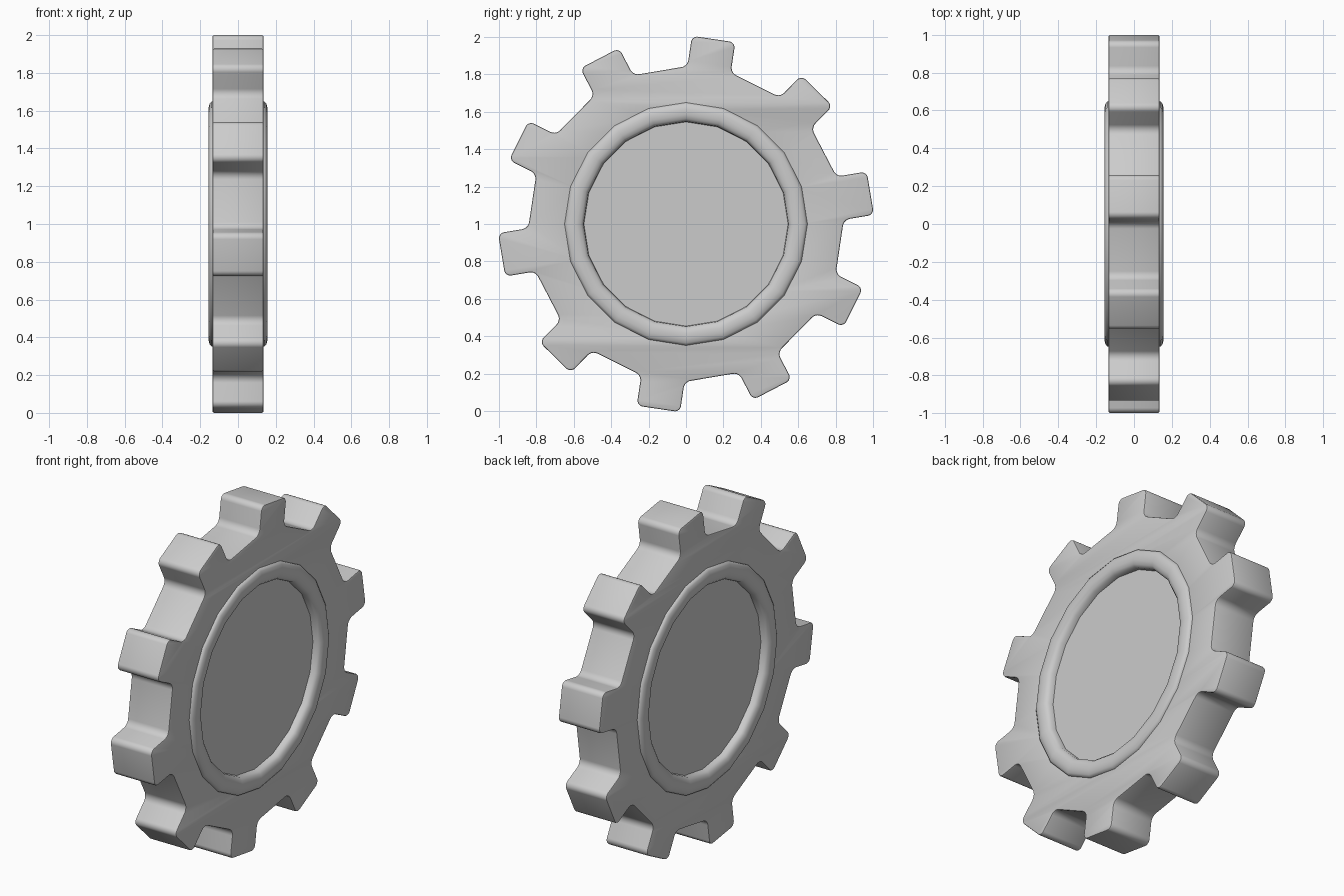
import bpy, bmesh, math
from mathutils import Vector, Matrix

if "Cube" in bpy.data.objects:
    bpy.data.objects.remove(bpy.data.objects["Cube"])

TEETH, PHASE = 10, math.radians(9.5)
HALF_W, TIP, ROOT = 0.117, 0.998, 0.83
HALF_T, EDGE = 0.135, 0.008
SIDES = 20


def fillet(prev, cur, nxt, radius, steps=5):
    """Round one corner of a 2D outline."""
    a, b = (prev - cur).normalized(), (nxt - cur).normalized()
    half = a.angle(b) / 2
    start, end = cur + a * radius / math.tan(half), cur + b * radius / math.tan(half)
    centre = cur + (a + b).normalized() * radius / math.sin(half)
    pts = []
    for i in range(steps + 1):
        d = start.lerp(end, i / steps) - centre
        pts.append(centre + d.normalized() * radius)
    return pts


def add_spline(curve, pts):
    s = curve.splines.new('POLY')
    s.points.add(len(pts) - 1)
    for p, c in zip(s.points, pts):
        p.co = (c[0], c[1], 0, 1)
    s.use_cyclic_u = True


def smooth(obj, angle):
    bpy.ops.object.select_all(action='DESELECT')
    obj.select_set(True)
    bpy.context.view_layer.objects.active = obj
    bpy.ops.object.shade_smooth_by_angle(angle=math.radians(angle))


# Toothed outline with straight valleys and rounded corners
half_pitch = math.pi / TEETH
base = (ROOT - HALF_W * math.sin(half_pitch)) / math.cos(half_pitch)
corners = []
for i in range(TEETH):
    a = PHASE + 2 * half_pitch * i
    rad, tan = Vector((math.cos(a), math.sin(a))), Vector((-math.sin(a), math.cos(a)))
    for u, v, r in ((base, -1, .045), (TIP, -1, .032), (TIP, 1, .032), (base, 1, .045)):
        corners.append((rad * u + tan * v * HALF_W, r))
outline = []
n = len(corners)
for i, (p, r) in enumerate(corners):
    outline += fillet(corners[i - 1][0], p, corners[(i + 1) % n][0], r)

# Gear body: outline with a round hole, thin bevelled edges
curve = bpy.data.curves.new("gear_body", 'CURVE')
curve.dimensions, curve.fill_mode = '2D', 'BOTH'
curve.extrude, curve.bevel_depth = HALF_T - EDGE, EDGE
curve.offset, curve.bevel_resolution = -EDGE, 1
add_spline(curve, outline)
add_spline(curve, [(0.6 * math.cos(2 * math.pi * i / SIDES), 0.6 * math.sin(2 * math.pi * i / SIDES))
                   for i in range(SIDES)])
body = bpy.data.objects.new("gear_body", curve)
bpy.context.collection.objects.link(body)
bpy.context.view_layer.objects.active = body
body.select_set(True)
bpy.ops.object.convert(target='MESH')
body = bpy.context.view_layer.objects.active
bm = bmesh.new()
bm.from_mesh(body.data)
bmesh.ops.remove_doubles(bm, verts=bm.verts, dist=1e-5)
bm.to_mesh(body.data)
bm.free()
# turn the flat outline into the y-z plane, standing on the ground
STAND = Matrix(((0, 0, 1, 0), (1, 0, 0, 0), (0, 1, 0, 1), (0, 0, 0, 1)))
body.data.transform(STAND)
smooth(body, 35)

# Raised rim and recessed hub disc on both faces: one lathed profile (radius, x)
side = [(0, .108), (.545, .108), (.548, .135), (.562, .149), (.583, .156), (.612, .157),
        (.635, .151), (.647, .142), (.65, .128)]
profile = side + [(r, -x) for r, x in reversed(side)]
bm = bmesh.new()
rings = []
for r, x in profile:
    if r == 0:
        rings.append([bm.verts.new((0, 0, x))] * SIDES)
    else:
        rings.append([bm.verts.new((r * math.cos(2 * math.pi * i / SIDES),
                                    r * math.sin(2 * math.pi * i / SIDES), x)) for i in range(SIDES)])
for a, b in zip(rings, rings[1:]):
    for i in range(SIDES):
        j = (i + 1) % SIDES
        bm.faces.new(list(dict.fromkeys((a[i], a[j], b[j], b[i]))))
bmesh.ops.recalc_face_normals(bm, faces=bm.faces)
mesh = bpy.data.meshes.new("hub_rim")
bm.to_mesh(mesh)
bm.free()
mesh.transform(STAND)
hub = bpy.data.objects.new("hub_rim", mesh)
bpy.context.collection.objects.link(hub)
smooth(hub, 45)
